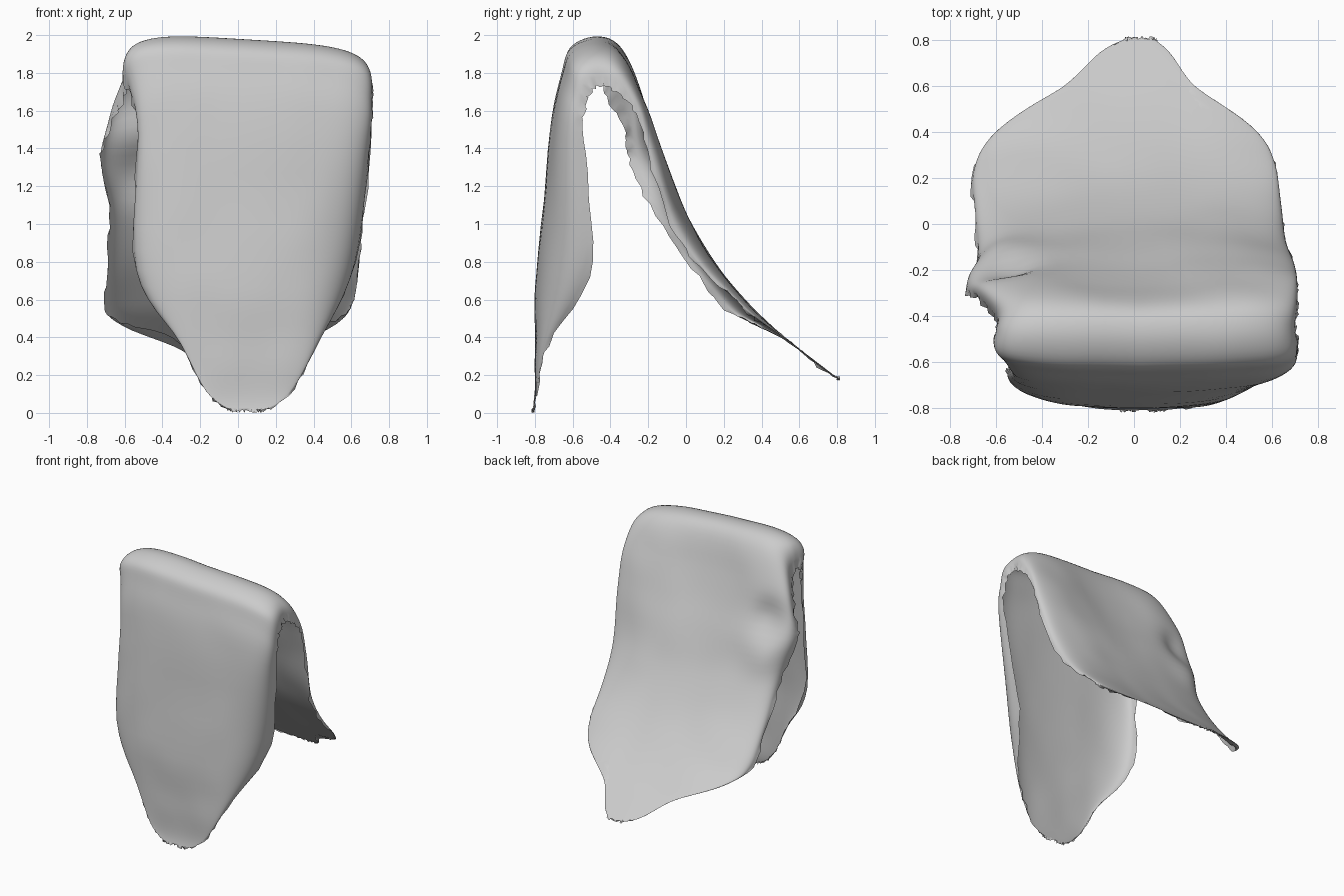
import bpy
import bmesh
import math
import random
from mathutils import Vector, noise

random.seed(4)
if "Cube" in bpy.data.objects:
    bpy.data.objects.remove(bpy.data.objects["Cube"])

STEPS = 6       # rows between two stations of a path
HALF = 26       # columns on each side of the middle line

# Middle line of the cloth, from front tip over the ridge to back tip (y, z)
middle = [(-.81, .01), (-.8, .1), (-.8, .35), (-.79, .75), (-.71, 1.5),
          (-.65, 1.8), (-.6, 1.93), (-.46, 1.98), (-.33, 1.92), (-.21, 1.68),
          (-.1, 1.37), (0, 1.07), (.15, .8), (.33, .58), (.5, .42),
          (.65, .3), (.77, .21), (.81, .18)]

# Hem on the -x side, same stations (x, y, z)
right_hem = [(-.05, -.81, .02), (-.17, -.8, .12), (-.31, -.76, .38),
             (-.54, -.64, .76), (-.53, -.62, 1.45), (-.57, -.55, 1.65),
             (-.61, -.5, 1.72), (-.6, -.46, 1.73), (-.6, -.42, 1.65),
             (-.69, -.32, 1.48), (-.73, -.3, 1.34), (-.68, -.2, 1.1),
             (-.69, .03, .77), (-.7, .2, .55), (-.62, .33, .48),
             (-.35, .5, .4), (-.16, .72, .24), (-.04, .8, .19)]

# Hem on the +x side, same stations (x, y, z)
left_hem = [(.13, -.81, .01), (.27, -.79, .1), (.42, -.73, .36),
            (.62, -.49, .8), (.7, -.55, 1.45), (.71, -.53, 1.64),
            (.71, -.49, 1.74), (.7, -.44, 1.76), (.71, -.36, 1.72),
            (.71, -.26, 1.6), (.7, -.2, 1.35), (.66, -.08, 1),
            (.64, .08, .76), (.61, .26, .59), (.54, .35, .51),
            (.3, .5, .42), (.17, .7, .25), (.09, .8, .18)]


def smooth_path(points):
    """Resample a path as a Catmull-Rom curve."""
    pts = [Vector(p) for p in points]
    last = len(pts) - 1
    path = []
    for i in range(last):
        a, b, c, d = pts[max(i - 1, 0)], pts[i], pts[i + 1], pts[min(i + 2, last)]
        for s in range(STEPS):
            t = s / STEPS
            path.append(b + (c - a) * (t / 2)
                        + (a * 2 - b * 5 + c * 4 - d) * (t * t / 2)
                        + (b * 3 - a - c * 3 + d) * (t ** 3 / 2))
    return path + [pts[last]]


def drape(centre, hem, angle, power):
    """Point on a rounded quarter section from the middle line to a hem."""
    across = math.sin(angle) ** (2 / power)
    drop = 1 - max(math.cos(angle), 0) ** (2 / power)
    return Vector((centre.x + (hem.x - centre.x) * across,
                   centre.y + (hem.y - centre.y) * drop,
                   centre.z + (hem.z - centre.z) * drop))


def dent(point, spot, radius, push):
    """Push the cloth near a spot to form a fold."""
    near = math.exp(-((point - Vector(spot)).length / radius) ** 2)
    return Vector(push) * near


# Cloth sheet: one row of points per step along the three paths
bm = bmesh.new()
rows = []
paths = list(zip(smooth_path([(.03, *p) for p in middle]),
                 smooth_path(right_hem), smooth_path(left_hem)))
for r, (centre, right, left) in enumerate(paths):
    # Squarer corners near the ridge, rounder panels below
    lift = min(max((centre.z - 1.2) / .7, 0), 1)
    power = 2.8 + 1.2 * lift
    row = []
    for c in range(-HALF, HALF + 1):
        hem = right if c < 0 else left
        p = drape(centre, hem, abs(c) / HALF * math.pi / 2, power)
        # Sloping ridge
        p.z -= .06 * p.x * min(max((p.z - 1.4) / .5, 0), 1)
        # Hollow behind the ridge
        p += dent(p, (0, -.2, 1.6), .36, (0, -.06, 0))
        # Fold near the right hem of the back panel
        p += dent(p, (-.56, -.18, 1.48), .13, (.03, -.05, 0))
        p += dent(p, (-.58, -.08, 1.22), .12, (-.01, .02, 0))
        # Soft wrinkles
        p.y += noise.noise(p * 4) * .007
        # Frayed hem
        if abs(c) == HALF or r in (0, len(paths) - 1):
            p += Vector([random.uniform(-.01, .01) for axis in range(3)])
        row.append(bm.verts.new(p))
    rows.append(row)

for lower, upper in zip(rows, rows[1:]):
    for i in range(len(lower) - 1):
        bm.faces.new((lower[i], lower[i + 1], upper[i + 1], upper[i]))

mesh = bpy.data.meshes.new("draped_cloth")
bm.to_mesh(mesh)
bm.free()
cloth = bpy.data.objects.new("draped_cloth", mesh)
bpy.context.collection.objects.link(cloth)

# Plain cloth colour
grey = bpy.data.materials.new("pale_grey_cloth")
grey.use_nodes = True
colour = (.6, .6, .6, 1)
grey.diffuse_color = colour
grey.node_tree.nodes["Principled BSDF"].inputs["Base Color"].default_value = colour
mesh.materials.append(grey)

mesh.shade_smooth()
